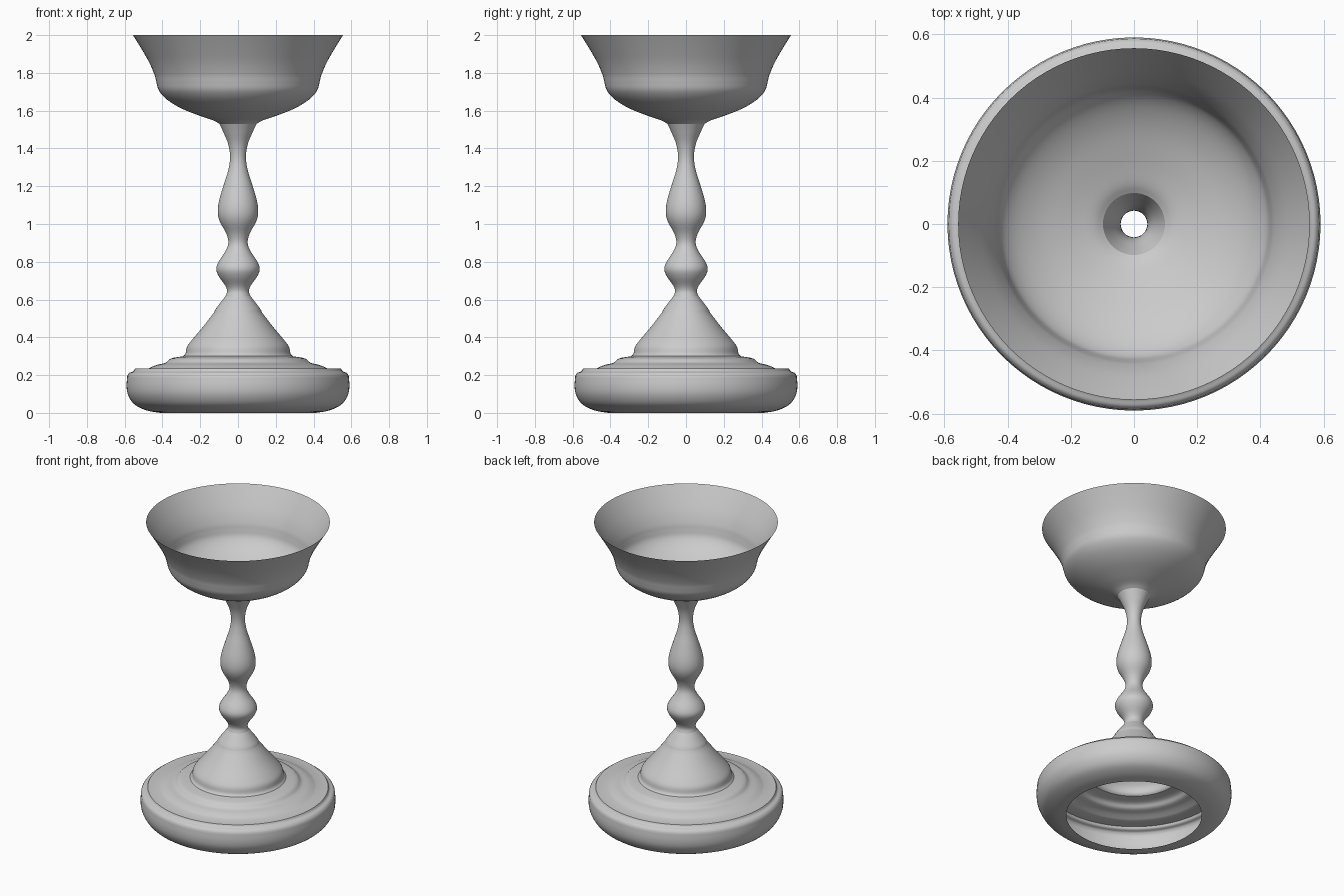
import bpy, bmesh, math
from mathutils import Vector

if "Cube" in bpy.data.objects:
    bpy.data.objects.remove(bpy.data.objects["Cube"])

SEGMENTS = 96


def smooth(points, steps=4):
    """Catmull-Rom curve through (radius, height) points."""
    p = [Vector(q) for q in points]
    if len(p) < 3:
        return p
    p = [2 * p[0] - p[1]] + p + [2 * p[-1] - p[-2]]
    out = []
    for a, b, c, d in zip(p, p[1:], p[2:], p[3:]):
        for s in range(steps):
            t = s / steps
            out.append(0.5 * (2 * b + (c - a) * t + (2 * a - 5 * b + 4 * c - d) * t * t
                              + (3 * b - a - 3 * c + d) * t ** 3))
    return out + [p[-2]]


def lathe(name, *sections):
    """Turn smooth profile sections, joined at crisp edges, into an open shell."""
    profile = []
    for s in sections:
        profile += smooth(s)[1 if profile else 0:]
    bm = bmesh.new()
    rings = []
    for r, z in profile:
        rings.append([bm.verts.new((r * math.cos(2 * math.pi * k / SEGMENTS),
                                    r * math.sin(2 * math.pi * k / SEGMENTS), z))
                      for k in range(SEGMENTS)])
    for a, b in zip(rings, rings[1:]):
        for k in range(SEGMENTS):
            n = (k + 1) % SEGMENTS
            bm.faces.new((a[k], a[n], b[n], b[k]))
    mesh = bpy.data.meshes.new(name)
    bm.to_mesh(mesh)
    bm.free()
    ob = bpy.data.objects.new(name, mesh)
    bpy.context.collection.objects.link(ob)
    bpy.ops.object.select_all(action='DESELECT')
    ob.select_set(True)
    bpy.context.view_layer.objects.active = ob
    bpy.ops.object.shade_smooth_by_angle(angle=math.radians(32))
    return ob


# Hollow rounded foot with stepped top and flared cone
lathe("foot",
      [(0.41, 0), (0.48, 0.012), (0.545, 0.042), (0.58, 0.09), (0.59, 0.14), (0.586, 0.198)],
      [(0.586, 0.198), (0.575, 0.212), (0.555, 0.22), (0.546, 0.234)],
      [(0.546, 0.234), (0.475, 0.235)],
      [(0.475, 0.235), (0.43, 0.254), (0.385, 0.265), (0.355, 0.288), (0.29, 0.30)],
      [(0.29, 0.30), (0.278, 0.315), (0.27, 0.35), (0.245, 0.385), (0.19, 0.45), (0.128, 0.53)],
      [(0.128, 0.53), (0.118, 0.55), (0.092, 0.585), (0.065, 0.62)])

# Hollow baluster stem
lathe("stem",
      [(0.065, 0.62), (0.058, 0.645), (0.068, 0.675), (0.1, 0.72), (0.115, 0.76),
       (0.103, 0.80), (0.067, 0.855), (0.051, 0.90), (0.062, 0.95), (0.095, 1.01),
       (0.107, 1.06), (0.101, 1.12), (0.078, 1.2), (0.053, 1.28), (0.042, 1.35),
       (0.051, 1.42), (0.077, 1.485), (0.098, 1.53)])

# Open bowl with flared rim
lathe("bowl",
      [(0.098, 1.53), (0.13, 1.548), (0.2, 1.572), (0.3, 1.612), (0.375, 1.658), (0.418, 1.705),
       (0.432, 1.75), (0.442, 1.79), (0.47, 1.855), (0.511, 1.927), (0.556, 2.0)])
